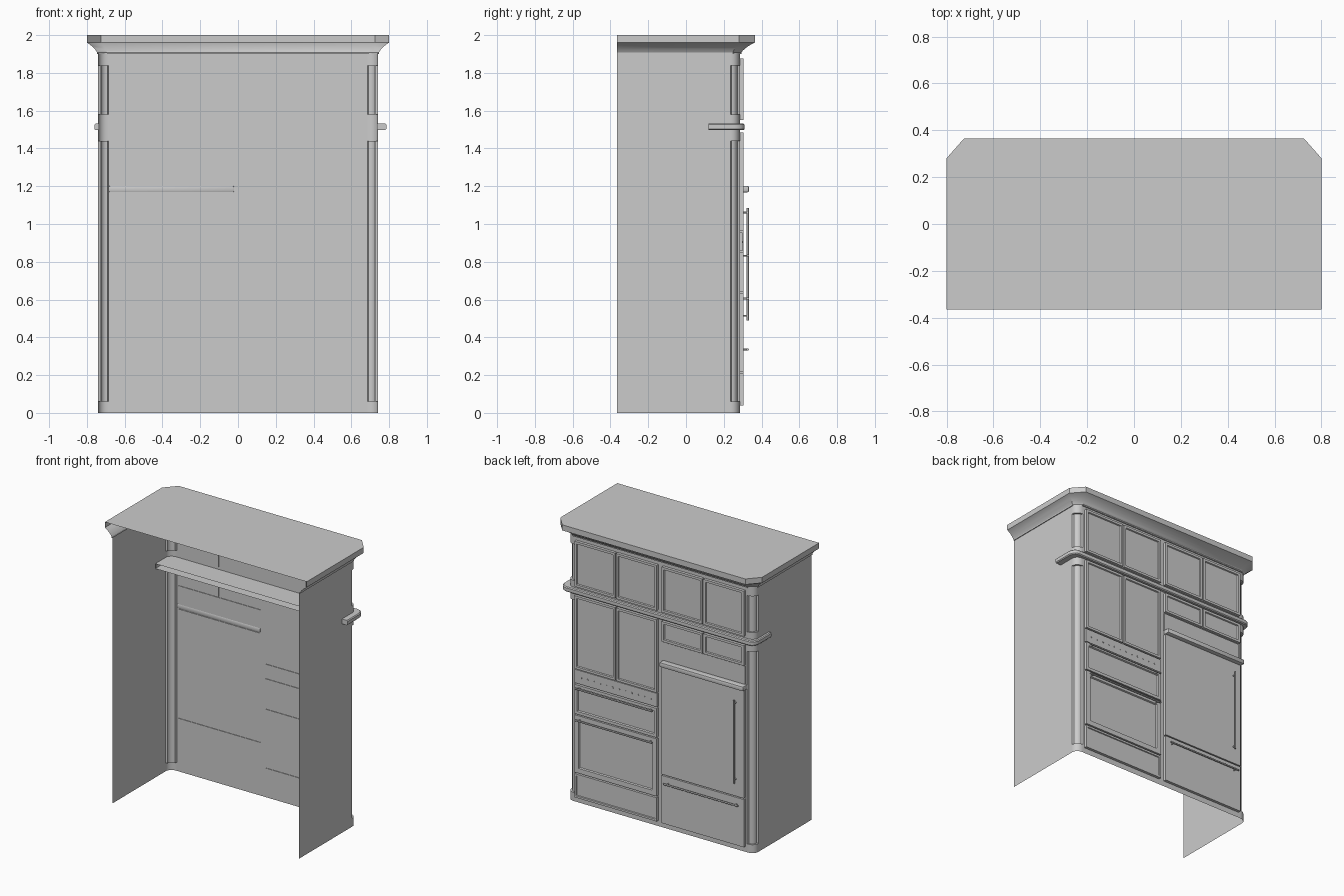
import bpy, bmesh, math
from mathutils import Vector

if "Cube" in bpy.data.objects:
    bpy.data.objects.remove(bpy.data.objects["Cube"])

FACE = 0.285          # plane of the cabinet face (+y side carries the detail)
BACK = -0.365


def finish(name, bm, angle=30):
    me = bpy.data.meshes.new(name)
    bm.to_mesh(me)
    bm.free()
    ob = bpy.data.objects.new(name, me)
    bpy.context.collection.objects.link(ob)
    bpy.ops.object.select_all(action='DESELECT')
    bpy.context.view_layer.objects.active = ob
    ob.select_set(True)
    bpy.ops.object.shade_smooth_by_angle(angle=math.radians(angle))
    return ob


def mirrored(half):
    return half + [(-x, y) for x, y in reversed(half)]


def arc(cx, cy, rx, ry, n=6):
    return [(cx + rx * math.cos(math.pi / 2 * i / n), cy + ry * math.sin(math.pi / 2 * i / n))
            for i in range(n + 1)]


def loft(name, rings, cap_top=False, cap_bottom=False):
    """Stack open plan outlines [(z, points)] into a shell."""
    bm = bmesh.new()
    rows = [[bm.verts.new((x, y, z)) for x, y in pts] for z, pts in rings]
    for a, b in zip(rows, rows[1:]):
        for i in range(len(a) - 1):
            if sum((p.co - a[i].co).length for p in (a[i + 1], b[i], b[i + 1])) > 1e-5:
                bm.faces.new((a[i], a[i + 1], b[i + 1], b[i]))
    bmesh.ops.remove_doubles(bm, verts=bm.verts, dist=1e-5)
    bmesh.ops.dissolve_degenerate(bm, edges=bm.edges, dist=1e-5)
    if cap_top or cap_bottom:
        bm.verts.ensure_lookup_table()
        for z, up, on in ((rings[-1][0], True, cap_top), (rings[0][0], False, cap_bottom)):
            if on:
                pts = rings[-1 if up else 0][1]
                loop = [min(bm.verts, key=lambda v: (v.co - Vector((x, y, z))).length) for x, y in pts]
                bm.faces.new(loop if up else loop[::-1])
    return finish(name, bm)


def box(name, x0, x1, y0, y1, z0, z1, bevel=0.0):
    bm = bmesh.new()
    bmesh.ops.create_cube(bm, size=1)
    for v in bm.verts:
        v.co = ((x0 + x1) / 2 + v.co.x * (x1 - x0), (y0 + y1) / 2 + v.co.y * (y1 - y0),
                (z0 + z1) / 2 + v.co.z * (z1 - z0))
    if bevel:
        bmesh.ops.bevel(bm, geom=bm.edges[:], offset=bevel, segments=2, affect='EDGES', profile=0.5)
    return finish(name, bm)


def panel(name, x0, x1, z0, z1, front=0.305, steps=()):
    """Slab on the face; each step insets the front face, then shifts it in y."""
    bm = bmesh.new()
    bmesh.ops.create_cube(bm, size=1)
    for v in bm.verts:
        v.co = ((x0 + x1) / 2 + v.co.x * (x1 - x0), front if v.co.y > 0 else FACE - 0.004,
                (z0 + z1) / 2 + v.co.z * (z1 - z0))
    bm.normal_update()
    face = max(bm.faces, key=lambda f: f.normal.y)
    for inset, shift in steps:
        bmesh.ops.inset_region(bm, faces=[face], thickness=inset, depth=0)
        for v in face.verts:
            v.co.y += shift
    return finish(name, bm, 15)


def rod(bm, a, b, r, seg=12):
    a, b = Vector(a), Vector(b)
    d = b - a
    m = d.to_track_quat('Z', 'Y').to_matrix().to_4x4()
    m.translation = (a + b) / 2
    bmesh.ops.create_cone(bm, cap_ends=True, segments=seg, radius1=r, radius2=r, depth=d.length, matrix=m)


def handle(name, a, b, y=0.327, r=0.006):
    """Bar between two (x, z) points with a post near each end."""
    bm = bmesh.new()
    a, b = Vector((a[0], y, a[1])), Vector((b[0], y, b[1]))
    rod(bm, a, b, r)
    for t in (0.04, 0.96):
        p = a.lerp(b, t)
        rod(bm, (p.x, 0.29, p.z), p, r * 0.8)
    return finish(name, bm)


# Cabinet shell: rounded corners, with recessed quarter columns in two height ranges
full = mirrored([(0.74, BACK), (0.74, 0.235)] + arc(0.69, 0.24, 0.05, FACE - 0.24) + [(0.685, FACE)])
recess = mirrored([(0.74, BACK), (0.74, 0.235)] + arc(0.69, 0.24, 0.036, 0.032) + [(0.685, FACE)])
levels = [(0, full)]
for lo, hi in ((0.06, 1.44), (1.58, 1.84)):
    levels += [(lo, full), (lo, recess), (hi, recess), (hi, full)]
loft("cabinet_shell", levels + [(1.905, full)])


# Crown moulding: cove profile (offset, height) with chamfered corners, closed on top
def crown_ring(d):
    return mirrored([(0.74 + d, BACK), (0.74 + d, 0.245 + 0.6 * d), (0.69 + 0.6 * d, FACE + 1.33 * d)])


crown = [(0.0, 1.90), (0.006, 1.90), (0.006, 1.908), (0.012, 1.918), (0.021, 1.929), (0.033, 1.941),
         (0.047, 1.952), (0.055, 1.957), (0.06, 1.96), (0.06, 2.0)]
loft("crown_moulding", [(z, crown_ring(d)) for d, z in crown], cap_top=True)


# Wrap-around ledge between upper and lower cabinets
def ledge_ring(d):
    r, l = 0.785 - d, 0.76 - d
    right = [(0.735, 0.12), (r, 0.12)] + arc(0.735, 0.25, r - 0.735, 0.06 - d)
    left = [(-0.735, 0.12), (-l, 0.12)] + [(-x, y) for x, y in arc(0.71, 0.25, l - 0.71, 0.06 - d)]
    return right + left[::-1]


loft("ledge", [(z, ledge_ring(d)) for z, d in ((1.497, 0.006), (1.503, 0), (1.526, 0), (1.532, 0.006))],
     cap_top=True, cap_bottom=True)

# Framed cabinet doors
frame = ((0.024, 0), (0.005, -0.008))
columns = [(0.35, 0.672), (0.02, 0.342), (-0.342, -0.02), (-0.672, -0.35)]
for i, (x0, x1) in enumerate(columns):
    panel(f"upper_door_{i + 1}", x0, x1, 1.55, 1.875, steps=frame)
    panel(f"middle_door_{i + 1}", x0, x1, 0.962 if i < 2 else 1.34, 1.485, steps=frame)

# Oven stack: controls, small oven, large oven, drawer
panel("control_panel", 0.02, 0.672, 0.858, 0.955, front=0.30)
window = ((0.03, 0), (0.006, -0.01))
panel("small_oven_door", 0.02, 0.672, 0.64, 0.85, steps=window)
panel("large_oven_door", 0.02, 0.672, 0.22, 0.632, steps=((0.05, 0), (0.006, -0.01)))
panel("oven_drawer", 0.02, 0.672, 0.04, 0.21, steps=((0.02, 0), (0.004, -0.006)))
handle("small_oven_handle", (0.04, 0.832), (0.652, 0.832))
handle("large_oven_handle", (0.04, 0.605), (0.652, 0.605))
bm = bmesh.new()
for i in range(12):
    x = 0.07 + i * 0.05
    rod(bm, (x, 0.295, 0.905), (x, 0.303, 0.905), 0.006, 10)
finish("control_buttons", bm)

# Refrigerator: vent panel, trim bar, main door and freezer drawer
panel("vent_panel", -0.672, -0.02, 1.2, 1.332, front=0.292)
box("fridge_trim_bar", -0.685, -0.02, 0.28, 0.333, 1.168, 1.202, bevel=0.007)
panel("fridge_door", -0.672, -0.02, 0.39, 1.165)
panel("freezer_drawer", -0.672, -0.02, 0.04, 0.382)
handle("fridge_handle", (-0.61, 0.49), (-0.61, 1.085))
handle("freezer_handle", (-0.05, 0.335), (-0.64, 0.335))
